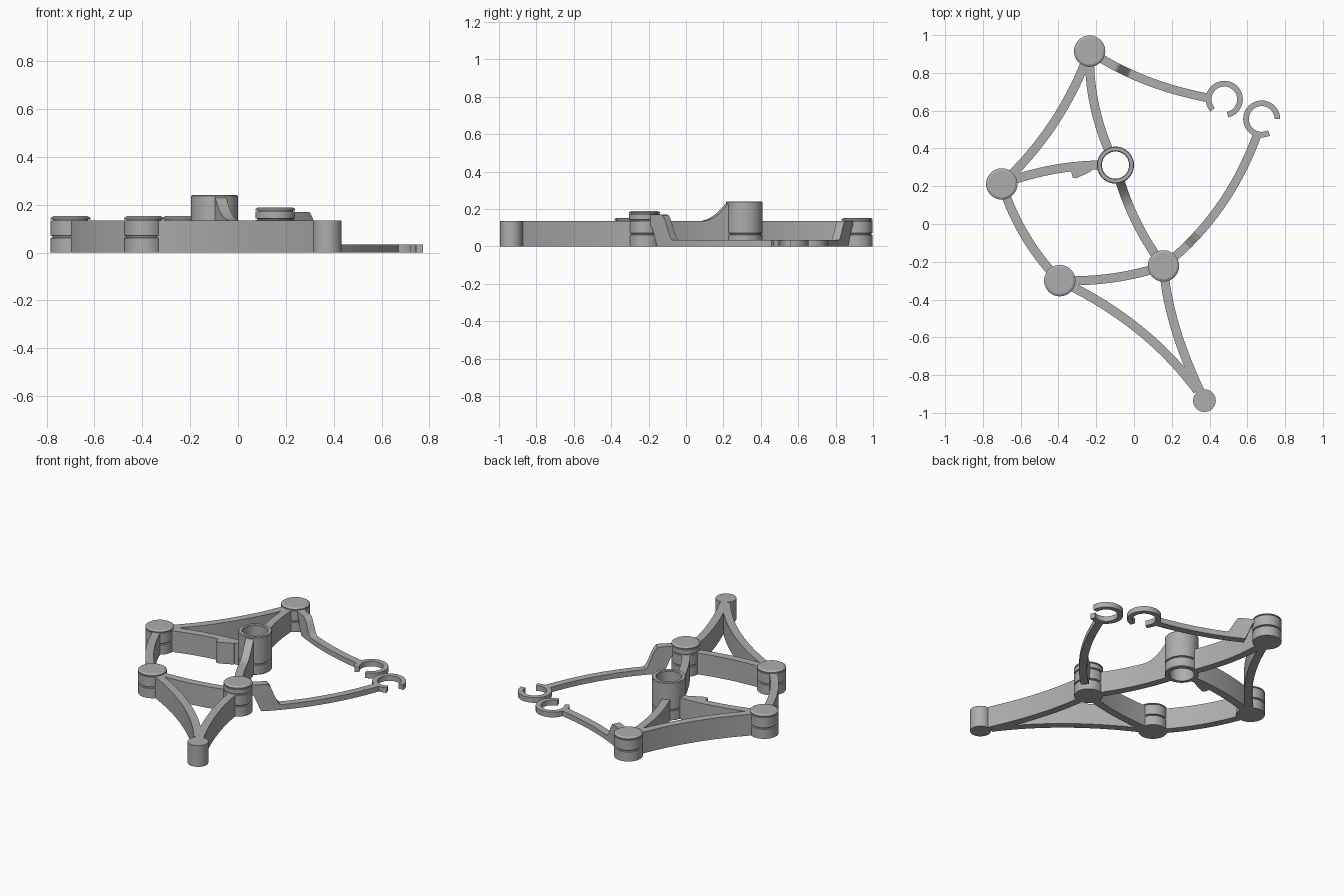
import bpy, bmesh, math
from mathutils import Vector

if "Cube" in bpy.data.objects:
    bpy.data.objects.remove(bpy.data.objects["Cube"])

grey = bpy.data.materials.new("plain grey")
grey.use_nodes = True
COLOUR = (0.42, 0.42, 0.42, 1)
grey.diffuse_color = COLOUR
grey.node_tree.nodes["Principled BSDF"].inputs["Base Color"].default_value = COLOUR

BAR_TOP = 0.135
THIN = 0.033
WIDTH = 0.048


def finish(name, bm, at=(0, 0)):
    bmesh.ops.recalc_face_normals(bm, faces=bm.faces)
    mesh = bpy.data.meshes.new(name)
    bm.to_mesh(mesh)
    bm.free()
    mesh.materials.append(grey)
    obj = bpy.data.objects.new(name, mesh)
    obj.location = (at[0], at[1], 0)
    bpy.context.collection.objects.link(obj)
    bpy.ops.object.select_all(action='DESELECT')
    obj.select_set(True)
    bpy.context.view_layer.objects.active = obj
    bpy.ops.object.shade_smooth_by_angle(angle=math.radians(30))
    return obj


def lathe(name, profile, at, closed=False, steps=48):
    """Revolve an (r, z) profile around the vertical axis."""
    bm = bmesh.new()
    vs = [bm.verts.new((r, 0, z)) for r, z in profile]
    edges = [bm.edges.new(p) for p in zip(vs, vs[1:])]
    if closed:
        edges.append(bm.edges.new((vs[-1], vs[0])))
    bmesh.ops.spin(bm, geom=vs + edges, cent=(0, 0, 0), axis=(0, 0, 1),
                   angle=math.tau, steps=steps)
    bmesh.ops.remove_doubles(bm, verts=bm.verts, dist=1e-5)
    return finish(name, bm, at)


def curve(a, mid, b, n=60):
    """Quadratic curve from a to b passing through mid."""
    a, mid, b = Vector(a), Vector(mid), Vector(b)
    c = 2 * mid - (a + b) / 2
    return [(1 - t) ** 2 * a + 2 * t * (1 - t) * c + t * t * b
            for t in (i / n for i in range(n + 1))]


def strip(name, path, width=WIDTH, top=lambda p: BAR_TOP, bottom=lambda p: 0):
    """Sweep an upright rectangle along a flat path."""
    bm = bmesh.new()
    rings = []
    for i, p in enumerate(path):
        d = (path[min(i + 1, len(path) - 1)] - path[max(i - 1, 0)]).normalized()
        side = Vector((-d.y, d.x)) * width / 2
        lo, hi = bottom(p), top(p)
        rings.append([bm.verts.new((q.x, q.y, z)) for q, z in
                      ((p + side, lo), (p - side, lo), (p - side, hi), (p + side, hi))])
    for r, s in zip(rings, rings[1:]):
        for k in range(4):
            bm.faces.new((r[k], r[(k + 1) % 4], s[(k + 1) % 4], s[k]))
    bm.faces.new(rings[0])
    bm.faces.new(rings[-1])
    return finish(name, bm)


# Pivot positions
back, left, front, right = (-0.235, 0.915), (-0.70, 0.212), (-0.393, -0.30), (0.156, -0.222)
foot, ring = (0.373, -0.935), (-0.098, 0.312)
R = 0.083


# Pivot joints: two stacked halves with a groove, and a chamfered cap
def joint(name, at, lift=0):
    body = [(0, 0), (R, 0), (R, 0.061), (R - 0.008, 0.063), (R - 0.008, 0.069),
            (R, 0.071), (R, BAR_TOP)]
    if lift:
        body += [(R - 0.008, BAR_TOP + 0.002), (R - 0.008, BAR_TOP + 0.006),
                 (R, BAR_TOP + 0.008), (R, BAR_TOP + lift)]
    z = BAR_TOP + lift
    body += [(R - 0.01, z), (R - 0.01, z + 0.004), (R, z + 0.004),
             (R, z + 0.01), (R - 0.012, z + 0.017), (0, z + 0.017)]
    lathe(name, body, at)


joint("back_joint", back)
joint("left_joint", left)
joint("front_joint", front)
joint("right_joint", right, lift=0.037)

# Foot post and hollow pen socket
lathe("foot_post", [(0, 0), (0.06, 0), (0.06, BAR_TOP), (0, BAR_TOP)], foot)
lathe("socket_ring", [(0.072, 0), (0.094, 0), (0.098, 0.004), (0.098, 0.061),
                      (0.09, 0.063), (0.09, 0.069), (0.098, 0.071), (0.098, 0.236),
                      (0.094, 0.24), (0.076, 0.24), (0.072, 0.236)], ring, closed=True)


# Curved link bars, trimmed inside the joints
def link(name, a, mid, b, **kw):
    def clear(p):
        return all((p - Vector(c)).length > (0.083 if c == ring else 0.055) for c in (a, b))
    strip(name, [p for p in curve(a, mid, b) if clear(p)], **kw)


def socket_fillet(p):
    d = (p - Vector(ring)).length
    return BAR_TOP + 0.09 * max(0, (0.25 - d) / 0.15) ** 2


link("back_left_link", back, (-0.425, 0.535), left)
link("back_socket_link", back, (-0.205, 0.61), ring)
link("left_socket_link", left, (-0.405, 0.292), ring)
link("left_front_link", left, (-0.575, -0.065), front)
link("front_right_link", front, (-0.11, -0.285), right)
link("right_socket_link", right, (0.003, 0.03), ring, top=socket_fillet)
link("front_foot_link", front, (0.045, -0.575), foot)
link("right_foot_link", right, (0.222, -0.56), foot)

# Stop tab on the left socket link
bm = bmesh.new()
tab = bm.faces.new([bm.verts.new((x, y, 0)) for x, y in
                    ((-0.34, 0.31), (-0.325, 0.245), (-0.305, 0.242),
                     (-0.225, 0.28), (-0.22, 0.325))])
out = bmesh.ops.extrude_face_region(bm, geom=[tab])
bmesh.ops.translate(bm, vec=(0, 0, BAR_TOP),
                    verts=[v for v in out["geom"] if isinstance(v, bmesh.types.BMVert)])
finish("stop_tab", bm)


# Hook arms: tall web by the joint, dropping to a thin strip with an open ring
def hook_arm(name, start, mid, end, height, centre, first, last):
    s = Vector(start)

    def top(p):
        t = min(1, max(0, ((p - s).length - 0.165) / 0.08))
        return height + (THIN - height) * t * t * (3 - 2 * t)

    def bottom(p):
        return min(BAR_TOP - 0.03, max(0, 2.5 * (0.13 - (p - s).length)))

    path = [p for p in curve(start, mid, end) if (p - s).length > 0.07]
    strip(name + "_arm", path, WIDTH * 0.95, top, bottom)
    angles = [math.radians(first + (last - first) * i / 40) for i in range(41)]
    arc = [Vector(centre) + 0.083 * Vector((math.cos(a), math.sin(a))) for a in angles]
    strip(name + "_hook", arc, 0.03, lambda p: THIN)


hook_arm("back", back, (0.06, 0.762), (0.398, 0.667), BAR_TOP,
         (0.478, 0.66), -78, 222)
hook_arm("right", right, (0.45, 0.085), (0.654, 0.478), BAR_TOP + 0.035,
         (0.676, 0.556), 0, 298)
